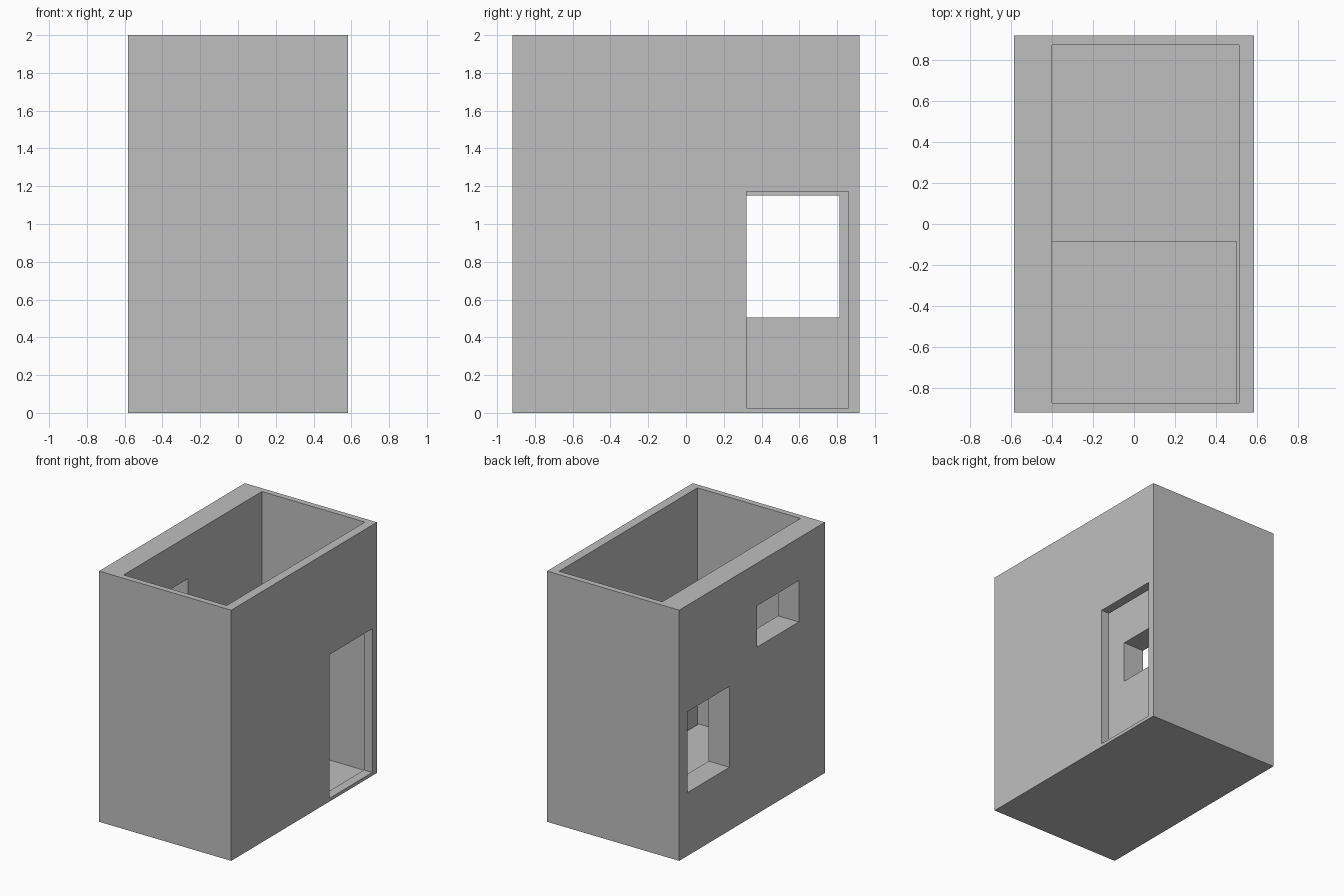
import bpy
import bmesh
from mathutils import Vector

cube = bpy.data.objects.get("Cube")
if cube:
    bpy.data.objects.remove(cube, do_unlink=True)

grey = bpy.data.materials.new("plain grey")
grey.use_nodes = True
colour = (0.52, 0.52, 0.52, 1)
grey.diffuse_color = colour
grey.node_tree.nodes["Principled BSDF"].inputs["Base Color"].default_value = colour


def box(name, low, high):
    """Axis-aligned box between two corners."""
    low, high = Vector(low), Vector(high)
    bm = bmesh.new()
    bmesh.ops.create_cube(bm, size=1)
    for v in bm.verts:
        v.co = (low + high) / 2 + v.co * (high - low)
    mesh = bpy.data.meshes.new(name)
    bm.to_mesh(mesh)
    bm.free()
    mesh.materials.append(grey)
    obj = bpy.data.objects.new(name, mesh)
    bpy.context.collection.objects.link(obj)
    return obj


def cut(target, low, high):
    """Subtract a box from the target, then discard the cutter."""
    cutter = box("cutter", low, high)
    cutter.hide_render = True
    mod = target.modifiers.new("opening", "BOOLEAN")
    mod.operation = "DIFFERENCE"
    mod.solver = "EXACT"
    mod.object = cutter
    bpy.context.view_layer.objects.active = target
    bpy.ops.object.modifier_apply(modifier=mod.name)
    bpy.data.objects.remove(cutter, do_unlink=True)


# Outer walls and floor, hollow and open at the top
walls = box("walls", (-0.583, -0.918, 0), (0.583, 0.918, 2))
cut(walls, (-0.40, -0.871, 0.018), (0.51, 0.871, 2.2))

# Doorway in the thin left wall
cut(walls, (0.45, 0.32, 0.026), (0.7, 0.86, 1.172))

# Low and high windows in the thick right wall
cut(walls, (-0.7, 0.285, 0.505), (-0.3, 0.812, 1.15))
cut(walls, (-0.7, -0.59, 1.33), (-0.3, -0.06, 1.66))

# Raised platform over the front half of the floor
box("raised_floor", (-0.40, -0.871, 0.018), (0.498, -0.083, 0.12))
